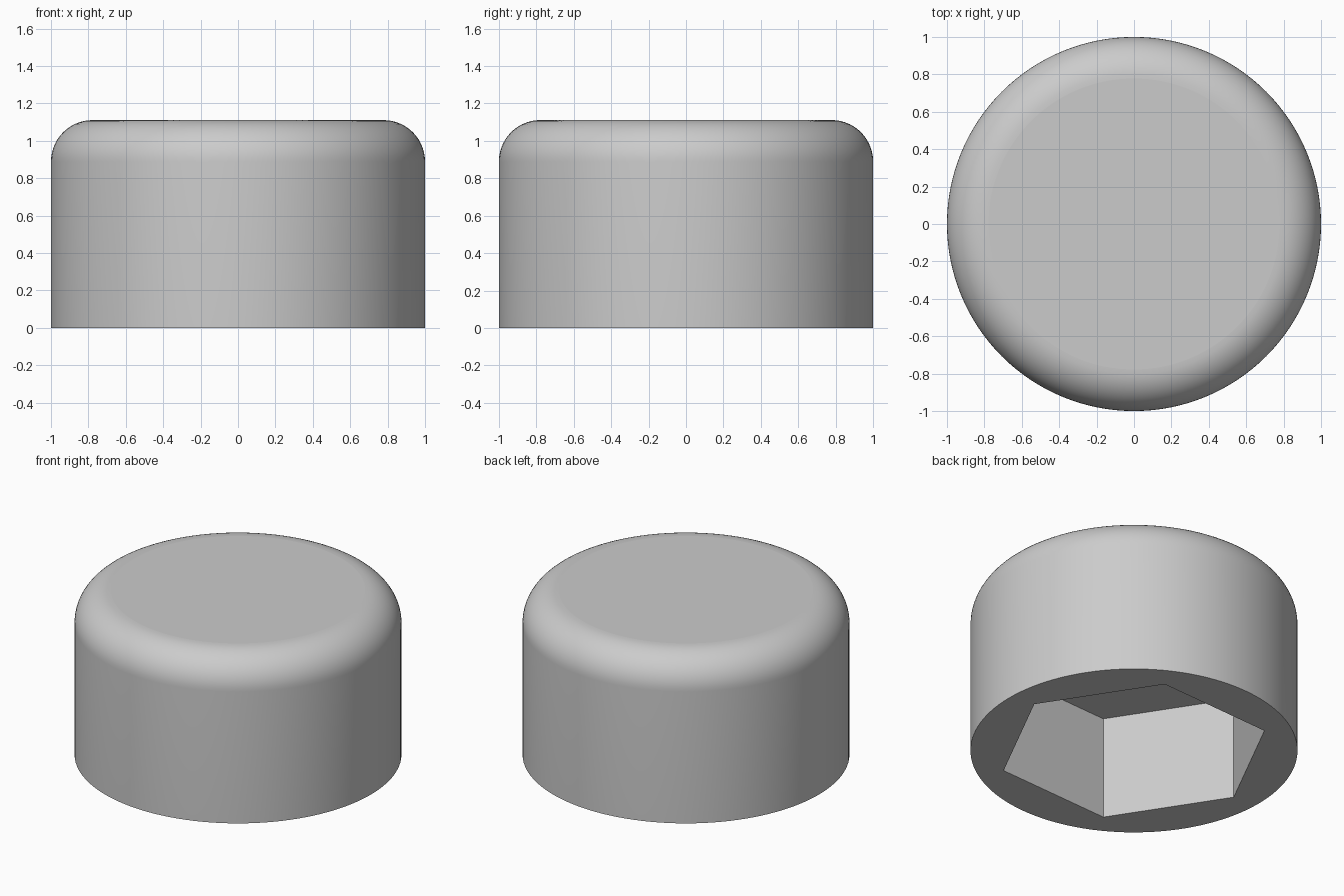
import bpy
import bmesh
from math import radians
from mathutils import Matrix

HEIGHT = 1.111
FILLET = 0.222
HEX_RADIUS = 0.834
HEX_DEPTH = 0.694
HEX_TURN = radians(33)

cube = bpy.data.objects.get("Cube")
if cube:
    bpy.data.objects.remove(cube, do_unlink=True)

grey = bpy.data.materials.new("plain_grey")
grey.use_nodes = True
colour = (0.6, 0.6, 0.6, 1)
grey.diffuse_color = colour
grey.node_tree.nodes["Principled BSDF"].inputs["Base Color"].default_value = colour


def prism(name, sides, radius, bottom, top, turn=0, fillet=0):
    """Upright prism between two heights, with an optional rounded top rim."""
    bm = bmesh.new()
    place = Matrix.Translation((0, 0, (bottom + top) / 2)) @ Matrix.Rotation(turn, 4, "Z")
    bmesh.ops.create_cone(bm, cap_ends=True, segments=sides, radius1=radius,
                          radius2=radius, depth=top - bottom, matrix=place)
    if fillet:
        rim = [e for e in bm.edges if all(v.co.z > top - 0.001 for v in e.verts)]
        bmesh.ops.bevel(bm, geom=rim, offset=fillet, offset_type="OFFSET",
                        segments=14, profile=0.5, affect="EDGES")
    mesh = bpy.data.meshes.new(name)
    bm.to_mesh(mesh)
    bm.free()
    mesh.materials.append(grey)
    obj = bpy.data.objects.new(name, mesh)
    bpy.context.collection.objects.link(obj)
    return obj


# Round cap body and the hexagonal pocket cut up into its underside
cap = prism("round_cap", 128, 1, 0, HEIGHT, fillet=FILLET)
cutter = prism("hex_pocket_cutter", 6, HEX_RADIUS, -0.2, HEX_DEPTH, turn=HEX_TURN)

bpy.ops.object.select_all(action="DESELECT")
cap.select_set(True)
bpy.context.view_layer.objects.active = cap
pocket = cap.modifiers.new("hex_pocket", "BOOLEAN")
pocket.operation = "DIFFERENCE"
pocket.solver = "EXACT"
pocket.object = cutter
bpy.ops.object.modifier_apply(modifier=pocket.name)
bpy.data.objects.remove(cutter, do_unlink=True)

# Smooth wall and rim, with crisp level faces
bpy.ops.object.shade_smooth_by_angle(angle=radians(30))
for face in cap.data.polygons:
    if abs(face.normal.z) > 0.999:
        face.use_smooth = False
